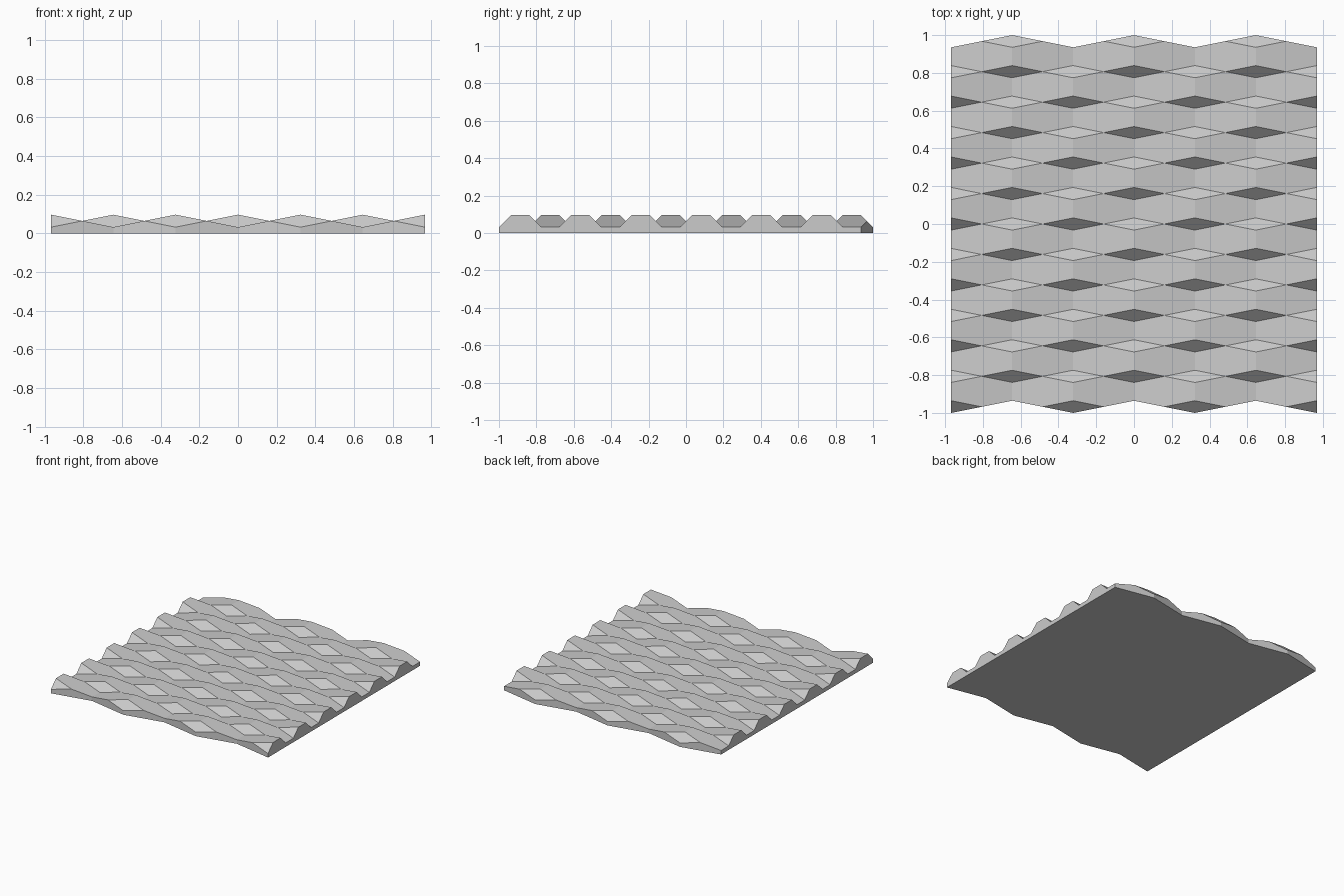
import bpy, bmesh

if "Cube" in bpy.data.objects:
    bpy.data.objects.remove(bpy.data.objects["Cube"])

# Folded relief panel: columns of alternating plateaus that meet at flat mid lines
U = 2 / 12.4                      # spacing of mid columns and of rows
HALF = 0.2 * U                    # half width of each slope
LOW, MID, HIGH = 0.2 * U, 0.4 * U, 0.6 * U
COLS, ROWS = 6, 13


def point(j, n):
    """Surface point of column j; every row holds a lower and an upper point."""
    row, side = n // 2, (1 if n % 2 else -1)
    centre = (row - 6) * U
    if j % 2:                     # mid column: both points meet
        return (j * U, centre, MID)
    outer = j % 4 == 2
    if outer and row == ROWS - 1:  # zigzag back edge
        side = -1
    if not outer and row == 0:     # zigzag front edge
        side = 1
    rising = (row % 2 == 0) == outer
    return (j * U, centre + side * HALF, HIGH if (side > 0) == rising else LOW)


bm = bmesh.new()

# Relief surface
grid = [[bm.verts.new(point(j, n)) for n in range(2 * ROWS)]
        for j in range(-COLS, COLS + 1)]
for a, b in zip(grid, grid[1:]):
    for n in range(2 * ROWS - 1):
        bm.faces.new((a[n], b[n], b[n + 1], a[n + 1]))
bmesh.ops.remove_doubles(bm, verts=bm.verts[:], dist=1e-5)

# Side walls and underside
rim = [e for e in bm.edges if e.is_boundary]
walls = bmesh.ops.extrude_edge_only(bm, edges=rim)["geom"]
for v in walls:
    if isinstance(v, bmesh.types.BMVert):
        v.co.z = 0
base = [e for e in walls if isinstance(e, bmesh.types.BMEdge) and e.is_boundary]
bmesh.ops.contextual_create(bm, geom=base)
bmesh.ops.recalc_face_normals(bm, faces=bm.faces[:])

mesh = bpy.data.meshes.new("relief_panel")
bm.to_mesh(mesh)
bm.free()
bpy.context.collection.objects.link(bpy.data.objects.new("relief_panel", mesh))
